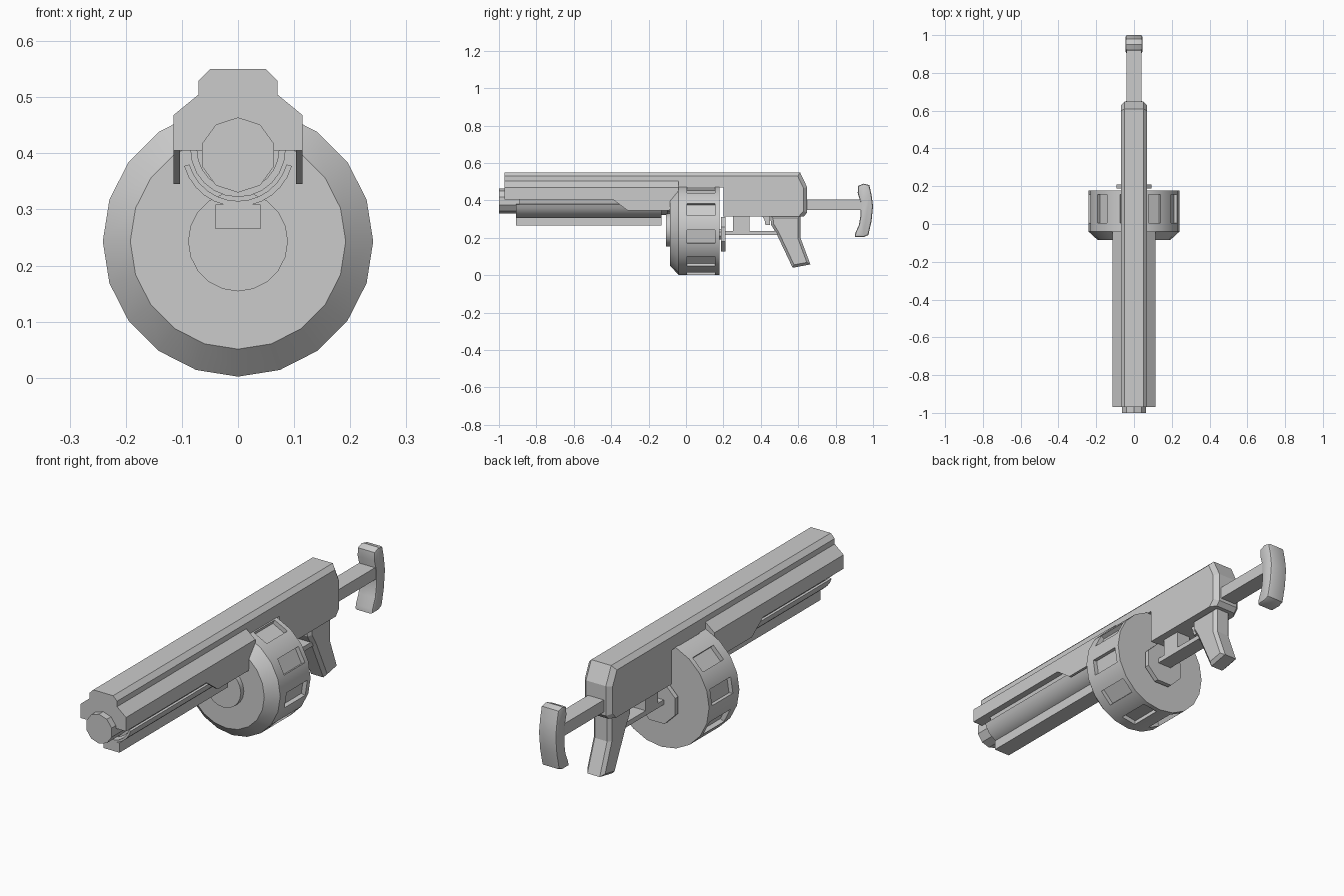
import bpy, bmesh
from math import sin, cos, pi, radians
from mathutils import Vector

if "Cube" in bpy.data.objects:
    bpy.data.objects.remove(bpy.data.objects["Cube"])


def finish(name, bm, smooth=False):
    bmesh.ops.recalc_face_normals(bm, faces=bm.faces)
    me = bpy.data.meshes.new(name)
    bm.to_mesh(me)
    bm.free()
    ob = bpy.data.objects.new(name, me)
    bpy.context.collection.objects.link(ob)
    if smooth:
        bpy.ops.object.select_all(action='DESELECT')
        bpy.context.view_layer.objects.active = ob
        ob.select_set(True)
        bpy.ops.object.shade_smooth_by_angle(angle=radians(32))
    return ob


def prism(pts, axis, a, b):
    """Extrude a profile: (y, z) points along x, or (x, z) points along y."""
    place = (lambda p, t: (t, p[0], p[1])) if axis == 'x' else (lambda p, t: (p[0], t, p[1]))
    bm = bmesh.new()
    lo, hi = [[bm.verts.new(place(p, t)) for p in pts] for t in (a, b)]
    n = len(pts)
    for i in range(n):
        j = (i + 1) % n
        bm.faces.new((lo[i], lo[j], hi[j], hi[i]))
    bm.faces.new(lo)
    bm.faces.new(hi)
    bmesh.ops.recalc_face_normals(bm, faces=bm.faces)
    return bm


def bevel(bm, test, offset, segments=1):
    edges = [e for e in bm.edges if all(test(v.co) for v in e.verts)]
    bmesh.ops.bevel(bm, geom=edges, offset=offset, segments=segments,
                    profile=0.5, affect='EDGES')


def bevel_sides(bm, offset, segments=1):
    edges = [e for e in bm.edges if abs(e.verts[0].co.x - e.verts[1].co.x) < 1e-5]
    bmesh.ops.bevel(bm, geom=edges, offset=offset, segments=segments,
                    profile=0.5, affect='EDGES')


def box(name, x, y0, y1, z0, z1):
    return finish(name, prism([(y0, z0), (y1, z0), (y1, z1), (y0, z1)], 'x', -x, x))


def ngon(n, r, cz, phase):
    return [(r * cos(phase + 2 * pi * i / n), cz + r * sin(phase + 2 * pi * i / n))
            for i in range(n)]


def trough(r, t, cz, start, n=12):
    """Open half-tube section hanging below cz."""
    angs = [pi + start + (pi - 2 * start) * i / n for i in range(n + 1)]
    return ([(r * cos(a), cz + r * sin(a)) for a in angs] +
            [((r - t) * cos(a), cz + (r - t) * sin(a)) for a in reversed(angs)])


# Receiver with chamfered top and rear
bm = prism([(-.97, .505), (-.97, .55), (.61, .55), (.648, .47), (.648, .335), (.63, .315),
            (.2, .315), (.2, .47), (-.04, .47), (-.04, .505)], 'x', -.07, .07)
edges = [e for e in bm.edges if abs(e.verts[0].co.x - e.verts[1].co.x) < 1e-5
         and all(v.co.z > .54 or v.co.y > .6 for v in e.verts)]
bmesh.ops.bevel(bm, geom=edges, offset=.02, segments=1, affect='EDGES')
finish("receiver", bm)

# Handguard and its thin side skirts
half = [(.07, .505), (.115, .468), (.115, .405)]
finish("handguard", prism(half + [(-x, z) for x, z in reversed(half)], 'y', -.97, -.04))
skirt = [(-.97, .405), (-.39, .405), (-.31, .345), (-.09, .345), (-.06, .405)]
for side, s in (("left", -1), ("right", 1)):
    finish("handguard_skirt_" + side, prism(skirt[1:], 'x', s * .103, s * .115))

# Barrel
finish("barrel", prism(ngon(10, .067, .397, pi / 2), 'y', -1, -.04))

# Pump: inner sleeve, outer shell, lower rail
finish("pump_sleeve", prism(trough(.085, .012, .407, 0), 'y', -.89, -.1), True)
finish("pump_shell", prism(trough(.1, .01, .405, radians(16)), 'y', -.91, -.13), True)
box("pump_rail", .04, -.91, -.13, .265, .309)

# Drum magazine with ten recessed panels
N, CZ = 20, .243
bm = bmesh.new()
rings = []
for y, r in ((-.085, .192), (-.04, .241), (.005, .241), (.157, .241), (.178, .241)):
    rings.append([bm.verts.new((x, y, z)) for x, z in ngon(N, r, CZ, 0)])
panels = []
for k in range(len(rings) - 1):
    for i in range(N):
        j = (i + 1) % N
        f = bm.faces.new((rings[k][i], rings[k][j], rings[k + 1][j], rings[k + 1][i]))
        if k == 2 and i % 2 == 1:
            panels.append(f)
bm.faces.new(rings[0])
bm.faces.new(rings[-1])
bmesh.ops.recalc_face_normals(bm, faces=bm.faces)
bmesh.ops.inset_individual(bm, faces=panels, thickness=.002, depth=0)
for f in bmesh.ops.extrude_discrete_faces(bm, faces=panels)['faces']:
    c = f.calc_center_median()
    d = Vector((-c.x, 0, CZ - c.z)).normalized() * .02
    bmesh.ops.translate(bm, verts=f.verts, vec=d)
finish("drum_magazine", bm, True)
finish("drum_front_hub", prism(ngon(20, .089, .243, 0), 'y', -.107, -.08), True)
finish("drum_rear_hub", prism(ngon(8, .1, .22, pi / 8), 'y', .188, .21))
finish("drum_axle", prism(ngon(8, .03, .22, pi / 8), 'y', .17, .19))

# Trigger group
box("trigger_guard", .035, .2, .5, .215, .237)
box("guard_block", .035, .25, .34, .23, .32)
finish("trigger", prism([(.405, .32), (.45, .32), (.45, .27), (.425, .268), (.42, .295)],
                        'x', -.012, .012))

# Grip
bm = prism([(.45, .32), (.455, .27), (.485, .22), (.57, .04), (.665, .058), (.612, .2),
            (.612, .32)], 'x', -.045, .045)
bevel_sides(bm, .014)
finish("grip", bm)

# Stock rod and rounded butt
box("stock_rod", .04, .63, .95, .35, .405)
bm = prism([(.92, .478), (.95, .49), (.98, .482), (.992, .43), (1, .37), (.992, .29),
            (.975, .215), (.95, .204), (.903, .204), (.905, .225), (.925, .27), (.933, .32),
            (.933, .39), (.918, .44)], 'x', -.045, .045)
bevel_sides(bm, .01, 2)
finish("stock_butt", bm, True)
